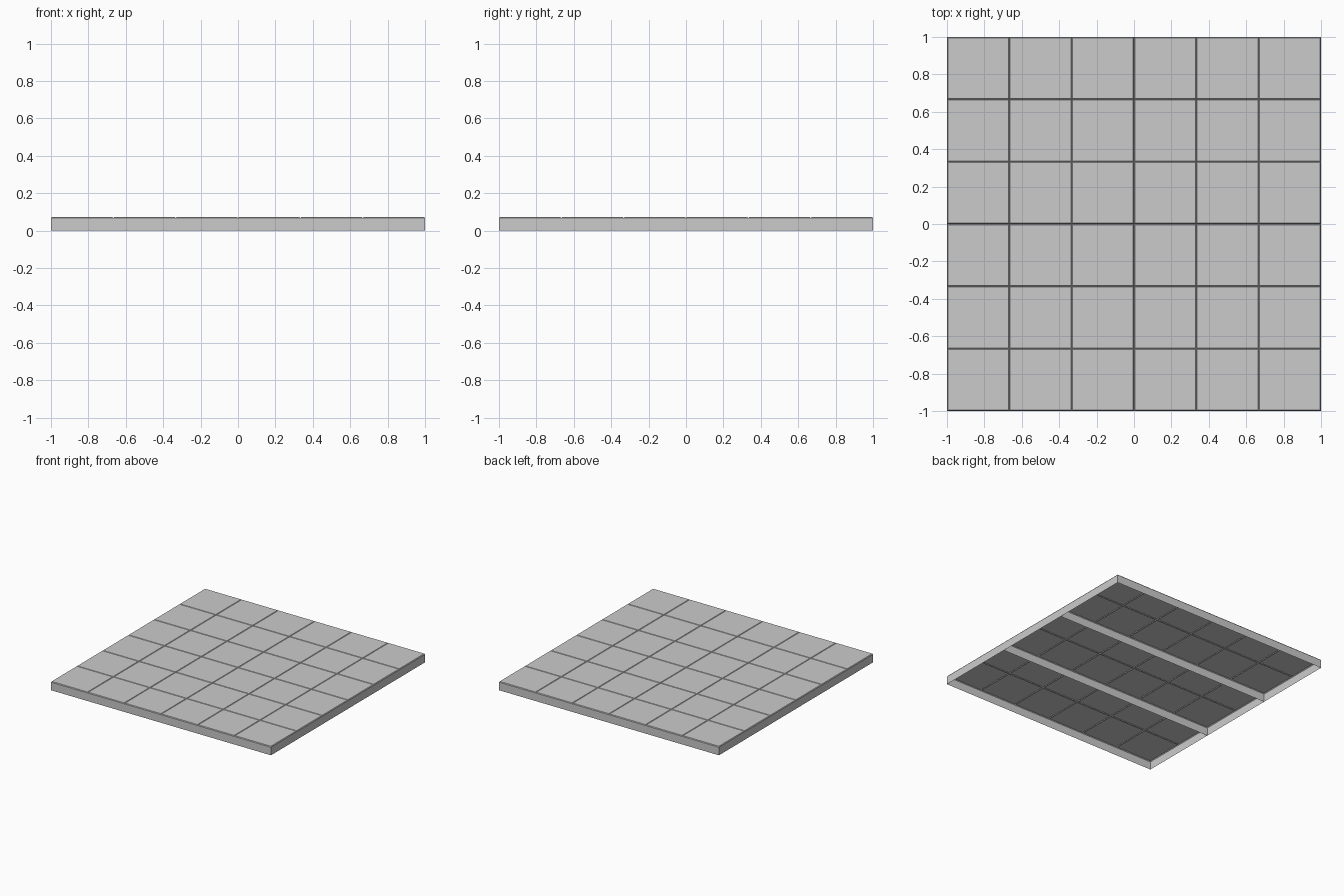
import bpy, bmesh
from mathutils import Matrix

if "Cube" in bpy.data.objects:
    bpy.data.objects.remove(bpy.data.objects["Cube"])

TILE = 1 / 3      # tile pitch
TOP = 0.072       # height of the tile faces
GROOVE = 0.006    # chamfer width and depth around each tile


def floor_panel(name, y):
    """Open-bottomed strip of 6 x 2 chamfered tiles with thin skirt walls."""
    bm = bmesh.new()
    # tile grid at groove-bottom level
    bmesh.ops.create_grid(bm, x_segments=6, y_segments=2, size=1,
                          matrix=Matrix.Diagonal((1, TILE, 1, 1)))
    bmesh.ops.translate(bm, verts=bm.verts, vec=(0, 0, TOP - GROOVE))
    rim = [e for e in bm.edges if e.is_boundary]
    # skirt walls down to the ground
    skirt = bmesh.ops.extrude_edge_only(bm, edges=rim)["geom"]
    for v in skirt:
        if isinstance(v, bmesh.types.BMVert):
            v.co.z = 0
    bmesh.ops.recalc_face_normals(bm, faces=bm.faces)
    bm.normal_update()
    tiles = [f for f in bm.faces if abs(f.normal.z) > 0.9]
    if tiles[0].normal.z < 0:
        bmesh.ops.reverse_faces(bm, faces=bm.faces)
        bm.normal_update()
    # raise each tile with a chamfered border, leaving V grooves between
    bmesh.ops.inset_individual(bm, faces=tiles, thickness=GROOVE, depth=GROOVE)
    mesh = bpy.data.meshes.new(name)
    bm.to_mesh(mesh)
    bm.free()
    obj = bpy.data.objects.new(name, mesh)
    obj.location.y = y
    bpy.context.collection.objects.link(obj)


# three panels side by side; their skirts form the underside ribs
for name, y in (("front_panel", -2 * TILE), ("middle_panel", 0), ("back_panel", 2 * TILE)):
    floor_panel(name, y)
